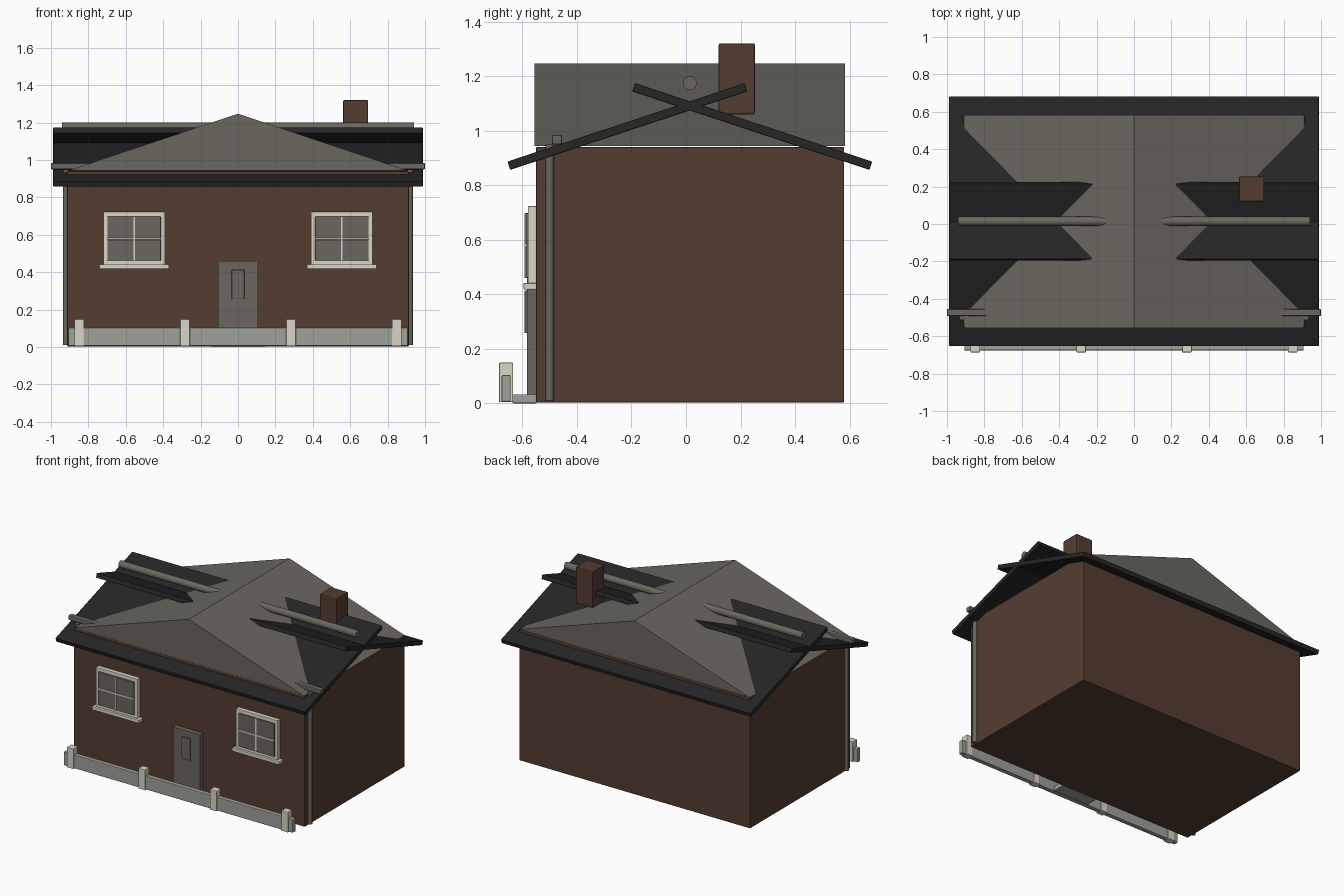
import bpy, bmesh, math
from mathutils import Matrix

if "Cube" in bpy.data.objects:
    bpy.data.objects.remove(bpy.data.objects["Cube"])


def mat(name, rgb):
    m = bpy.data.materials.new(name)
    m.diffuse_color = (*rgb, 1)
    m.use_nodes = True
    m.node_tree.nodes["Principled BSDF"].inputs["Base Color"].default_value = m.diffuse_color
    return m


BROWN = mat("brown_wall", (0.088, 0.046, 0.030))
GREY = mat("warm_grey", (0.145, 0.135, 0.115))
BLACK = mat("black_roof", (0.019, 0.019, 0.019))
CREAM = mat("cream_trim", (0.70, 0.66, 0.56))
STONE = mat("pale_stone", (0.34, 0.36, 0.32))


def finish(name, bm, m):
    me = bpy.data.meshes.new(name)
    bmesh.ops.recalc_face_normals(bm, faces=bm.faces)
    bm.to_mesh(me)
    bm.free()
    me.materials.append(m)
    ob = bpy.data.objects.new(name, me)
    bpy.context.collection.objects.link(ob)
    return ob


def box(name, x, y, z, m, bevel=0.004):
    """Box from (min, max) ranges on each axis."""
    bm = bmesh.new()
    c = [(r[0] + r[1]) / 2 for r in (x, y, z)]
    s = [r[1] - r[0] for r in (x, y, z)]
    bmesh.ops.create_cube(bm, size=1, matrix=Matrix.Translation(c) @ Matrix.Diagonal((*s, 1)))
    if bevel:
        bmesh.ops.bevel(bm, geom=bm.edges[:], offset=bevel, segments=2, affect='EDGES', profile=0.5)
    return finish(name, bm, m)


def rod(name, center, radius, length, axis, m, sides=16):
    bm = bmesh.new()
    rot = Matrix.Rotation(math.pi / 2, 4, 'Y') if axis == 'X' else Matrix()
    bmesh.ops.create_cone(bm, cap_ends=True, segments=sides, radius1=radius, radius2=radius,
                          depth=length, matrix=Matrix.Translation(center) @ rot)
    ob = finish(name, bm, m)
    for p in ob.data.polygons:
        p.use_smooth = len(p.vertices) == 4
    return ob


# Walls
box("house_walls", (-0.913, 0.913), (-0.55, 0.58), (0.003, 0.94), BROWN)

# Gable prism with its ridge running front to back
bm = bmesh.new()
ends = [[bm.verts.new((x, y, z)) for x, z in ((-0.907, 0.943), (0.907, 0.943), (0, 1.247))]
        for y in (-0.555, 0.583)]
for e in ends:
    bm.faces.new(e)
for i in range(3):
    j = (i + 1) % 3
    bm.faces.new((ends[0][i], ends[0][j], ends[1][j], ends[1][i]))
finish("gable_roof", bm, GREY)

# Two crossing roof slabs
for name, s in (("front_roof_slab", 1), ("back_roof_slab", -1)):
    slab = box(name, (-0.988, 0.988), (-0.458, 0.458), (-0.016, 0.016), BLACK)
    slab.rotation_euler.x = s * math.radians(18.3)
    slab.location = (0, 0.014 - s * 0.229, 1.015)

# Ridge roll, gutter, downpipes and chimney
rod("ridge_roll", (0, 0.014, 1.174), 0.025, 1.88, 'X', GREY)
box("gutter", (-1.0, 1.0), (-0.492, -0.455), (0.95, 0.984), GREY, 0.006)
for side, s in (("left", -1), ("right", 1)):
    rod(side + "_downpipe", (s * 0.92, -0.50, 0.48), 0.015, 0.94, 'Z', GREY, 12)
box("chimney", (0.562, 0.696), (0.12, 0.253), (1.06, 1.32), BROWN, 0.006)

# Windows
for side, s in (("left", -1), ("right", 1)):
    cx = s * 0.555
    fy = (-0.58, -0.548)
    box(side + "_window_glass", (cx - 0.142, cx + 0.142), (-0.588, -0.548), (0.46, 0.697), GREY, 0.002)
    for k in (-1, 1):
        x = cx + k * 0.152
        box(side + "_window_jamb", (x - 0.013, x + 0.013), fy, (0.435, 0.722), CREAM)
    for z in (0.449, 0.709):
        box(side + "_window_rail", (cx - 0.165, cx + 0.165), fy, (z - 0.014, z + 0.014), CREAM)
    box(side + "_window_upright_bar", (cx - 0.005, cx + 0.005), (-0.592, -0.57), (0.46, 0.697), CREAM, 0.001)
    box(side + "_window_cross_bar", (cx - 0.142, cx + 0.142), (-0.592, -0.57), (0.573, 0.584), CREAM, 0.001)
    box(side + "_window_sill", (cx - 0.187, cx + 0.187), (-0.596, -0.548), (0.417, 0.441), CREAM)

# Door, its panel, and the step
box("door", (-0.107, 0.107), (-0.584, -0.548), (0.02, 0.46), GREY, 0.002)
box("door_panel", (-0.034, 0.034), (-0.592, -0.58), (0.257, 0.413), GREY, 0.002)
box("door_step", (-0.142, 0.142), (-0.637, -0.548), (0, 0.033), STONE)

# Low front wall with posts
box("front_garden_wall", (-0.907, 0.907), (-0.676, -0.643), (0.006, 0.103), STONE)
for i in range(4):
    x = -0.849 + i * 0.566
    box("wall_post", (x - 0.026, x + 0.026), (-0.686, -0.634), (0.004, 0.149), CREAM)
